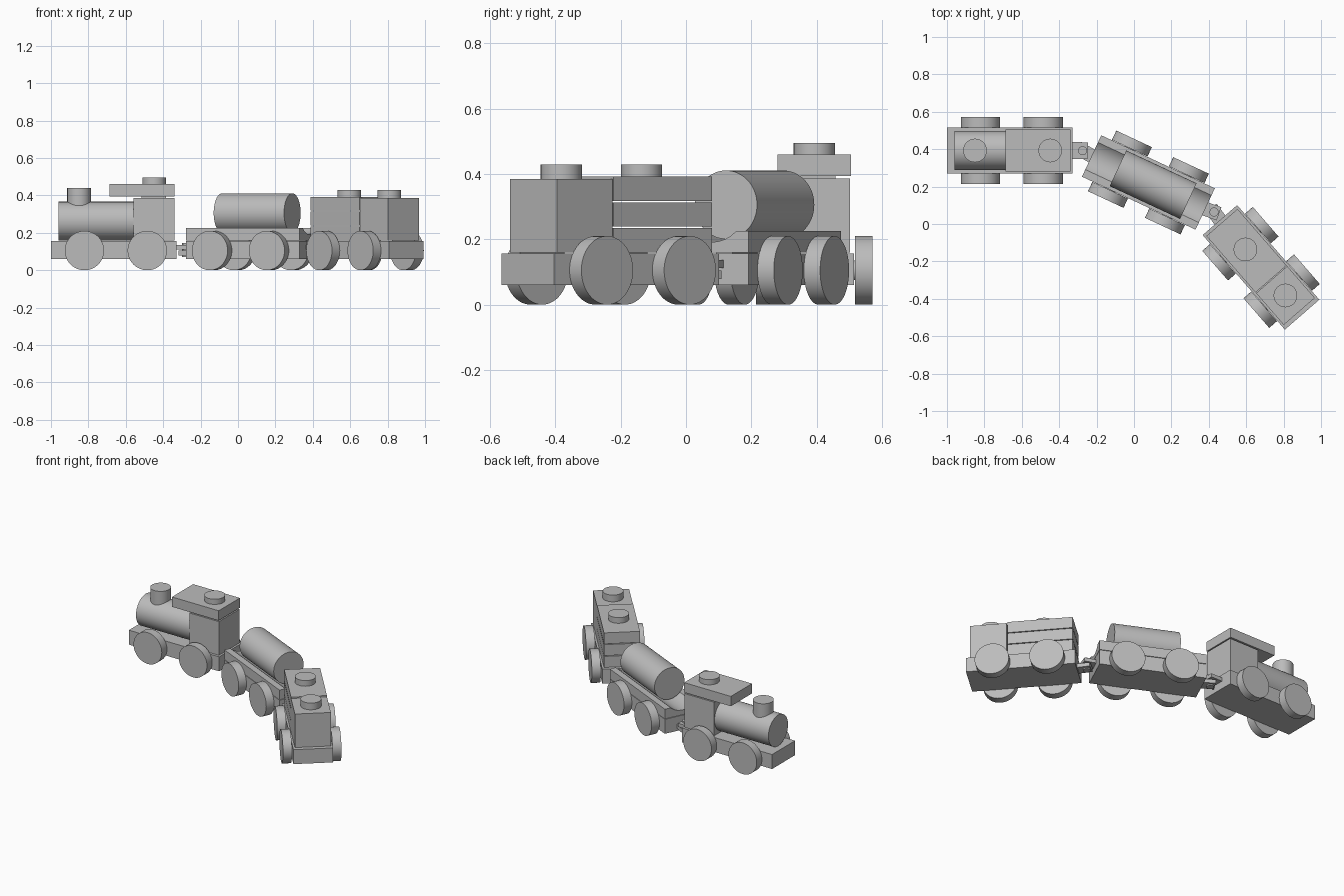
import bpy, bmesh, math
from mathutils import Matrix, Vector

if "Cube" in bpy.data.objects:
    bpy.data.objects.remove(bpy.data.objects["Cube"])

grey = bpy.data.materials.new("plain_grey")
grey.diffuse_color = (0.5, 0.5, 0.5, 1)
grey.use_nodes = True
grey.node_tree.nodes["Principled BSDF"].inputs["Base Color"].default_value = grey.diffuse_color


def finish(bm, name, frame, smooth=False):
    bmesh.ops.recalc_face_normals(bm, faces=bm.faces)
    me = bpy.data.meshes.new(name)
    bm.to_mesh(me)
    bm.free()
    me.materials.append(grey)
    ob = bpy.data.objects.new(name, me)
    bpy.context.collection.objects.link(ob)
    ob.matrix_world = frame
    if smooth:
        bpy.ops.object.select_all(action='DESELECT')
        ob.select_set(True)
        bpy.context.view_layer.objects.active = ob
        bpy.ops.object.shade_smooth_by_angle(angle=math.radians(35))
    return ob


def box(name, frame, x0, x1, width, z0, z1):
    bm = bmesh.new()
    m = Matrix.Translation(((x0 + x1) / 2, 0, (z0 + z1) / 2)) @ Matrix.Diagonal((x1 - x0, width, z1 - z0, 1))
    bmesh.ops.create_cube(bm, size=1, matrix=m)
    return finish(bm, name, frame)


def cylinder(name, frame, center, radius, length, axis='Z'):
    rot = {'X': Matrix.Rotation(math.pi / 2, 4, 'Y'),
           'Y': Matrix.Rotation(math.pi / 2, 4, 'X'),
           'Z': Matrix.Identity(4)}[axis]
    bm = bmesh.new()
    bmesh.ops.create_cone(bm, cap_ends=True, segments=64, radius1=radius, radius2=radius,
                          depth=length, matrix=Matrix.Translation(center) @ rot)
    return finish(bm, name, frame, True)


def peg(name, frame, x, z0, z1):
    return cylinder(name, frame, (x, 0, (z0 + z1) / 2), 0.063, z1 - z0)


def chassis(name, frame, wheel_shift=0):
    # flat bed, four wheels and two hidden axles
    box(name + "_bed", frame, -0.335, 0.335, 0.244, 0.06, 0.157)
    for i, x in enumerate((-0.168, 0.168)):
        x += wheel_shift
        cylinder(f"{name}_axle_{i}", frame, (x, 0, 0.105), 0.03, 0.25, 'Y')
        for side, s in (("left", 1), ("right", -1)):
            cylinder(f"{name}_wheel_{side}_{i}", frame, (x, s * 0.1515, 0.105), 0.105, 0.055, 'Y')


def frame_at(x, y, degrees):
    return Matrix.Translation((x, y, 0)) @ Matrix.Rotation(math.radians(degrees), 4, 'Z')


engine = frame_at(-0.665, 0.393, 0)
wagon = frame_at(0.077, 0.222, -25)
caboose = frame_at(0.679, -0.232, -49)

# engine: boiler, chimney, cab, roof
chassis("engine", engine, 0.012)
cylinder("boiler", engine, (-0.095, 0, 0.262), 0.104, 0.4, 'X')
peg("chimney", engine, -0.185, 0.34, 0.44)
box("engine_cab", engine, 0.105, 0.325, 0.22, 0.16, 0.386)
box("engine_roof", engine, -0.022, 0.325, 0.225, 0.394, 0.46)
box("engine_roof_joint", engine, 0.15, 0.28, 0.13, 0.38, 0.4)
peg("engine_roof_peg", engine, 0.217, 0.455, 0.495)

# tank wagon: cradle block with a rounded groove, holding the tank
chassis("wagon", wagon)
profile = [(-0.122, 0.16), (-0.122, 0.225)]
half = math.asin(0.08 / 0.113)
for i in range(17):
    a = -half + 2 * half * i / 16
    profile.append((0.113 * math.sin(a), 0.305 - 0.113 * math.cos(a)))
profile += [(0.122, 0.225), (0.122, 0.16)]
bm = bmesh.new()
face = bm.faces.new([bm.verts.new((-0.335, y, z)) for y, z in profile])
ext = bmesh.ops.extrude_face_region(bm, geom=[face])
bmesh.ops.translate(bm, vec=(0.67, 0, 0),
                    verts=[g for g in ext['geom'] if isinstance(g, bmesh.types.BMVert)])
finish(bm, "tank_cradle", wagon, True)
cylinder("tank", wagon, (0.028, 0, 0.306), 0.105, 0.415, 'X')

# caboose: stack of planks and a cab
chassis("caboose", caboose)
for i in range(3):
    z = 0.16 + i * 0.079
    box(f"plank_{i}", caboose, -0.318, 0.082, 0.22, z, z + 0.074)
peg("plank_peg", caboose, -0.127, 0.385, 0.43)
box("caboose_cab", caboose, 0.087, 0.312, 0.22, 0.16, 0.385)
peg("caboose_cab_peg", caboose, 0.199, 0.38, 0.43)


# couplings: overlapping tongues joined by a pin
def tongue(name, frame, end, pin, z0, z1, width):
    start = frame @ Vector((end, 0, 0))
    d = pin - start
    f = frame_at(start.x, start.y, math.degrees(math.atan2(d.y, d.x)))
    box(name, f, -0.02, d.length + 0.028, width, z0, z1)


for name, a, b, pin in (("front", engine, wagon, Vector((-0.275, 0.392, 0))),
                        ("rear", wagon, caboose, Vector((0.428, 0.064, 0)))):
    tongue(name + "_coupling_upper", a, 0.33, pin, 0.112, 0.136, 0.09 if a is engine else 0.075)
    tongue(name + "_coupling_lower", b, -0.33, pin, 0.078, 0.104, 0.075)
    cylinder(name + "_coupling_pin", Matrix.Translation(pin), (0, 0, 0.108), 0.024, 0.076)
